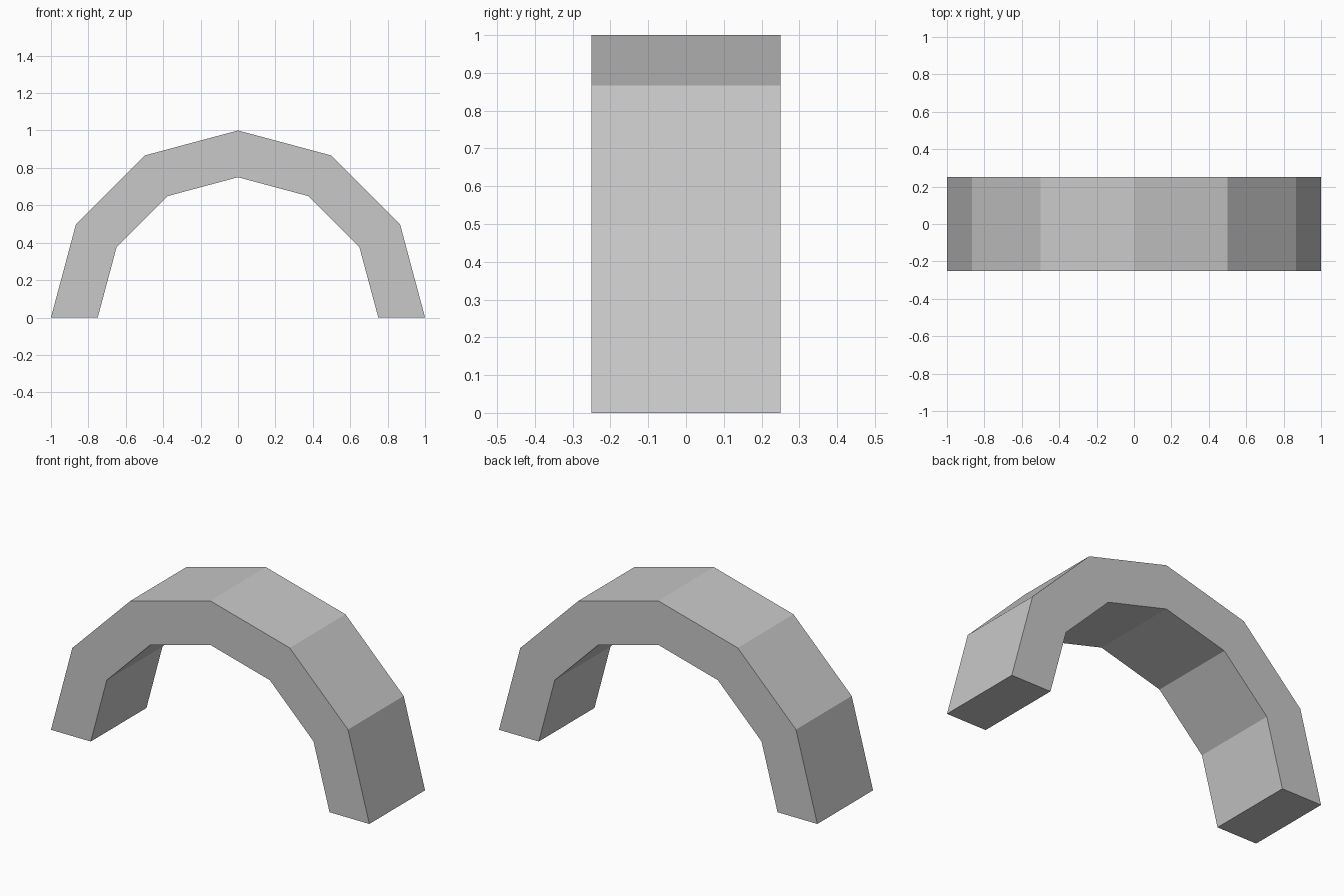
import bpy
import bmesh
from math import cos, sin, pi

OUTER, INNER = 1.0, 0.75   # arch radii
DEPTH = 0.5
SEGMENTS = 6

cube = bpy.data.objects.get("Cube")
if cube:
    bpy.data.objects.remove(cube, do_unlink=True)

# Plain grey material
grey = bpy.data.materials.new("light_grey")
grey.use_nodes = True
colour = (0.58, 0.58, 0.58, 1)
grey.diffuse_color = colour
grey.node_tree.nodes["Principled BSDF"].inputs["Base Color"].default_value = colour


def arc(radius):
    """Points of a half circle in the xz plane, from +x to -x."""
    angles = [pi * i / SEGMENTS for i in range(SEGMENTS + 1)]
    return [(radius * cos(a), -DEPTH / 2, radius * sin(a)) for a in angles]


# Front face of the arch as a strip of quads, extruded to the back
bm = bmesh.new()
outer = [bm.verts.new(p) for p in arc(OUTER)]
inner = [bm.verts.new(p) for p in arc(INNER)]
front = [bm.faces.new((outer[i], outer[i + 1], inner[i + 1], inner[i]))
         for i in range(SEGMENTS)]
extruded = bmesh.ops.extrude_face_region(bm, geom=front, use_keep_orig=True)
back = [v for v in extruded["geom"] if isinstance(v, bmesh.types.BMVert)]
bmesh.ops.translate(bm, verts=back, vec=(0, DEPTH, 0))
bmesh.ops.recalc_face_normals(bm, faces=bm.faces)

mesh = bpy.data.meshes.new("arch")
bm.to_mesh(mesh)
bm.free()
mesh.materials.append(grey)
arch = bpy.data.objects.new("arch", mesh)
bpy.context.collection.objects.link(arch)
